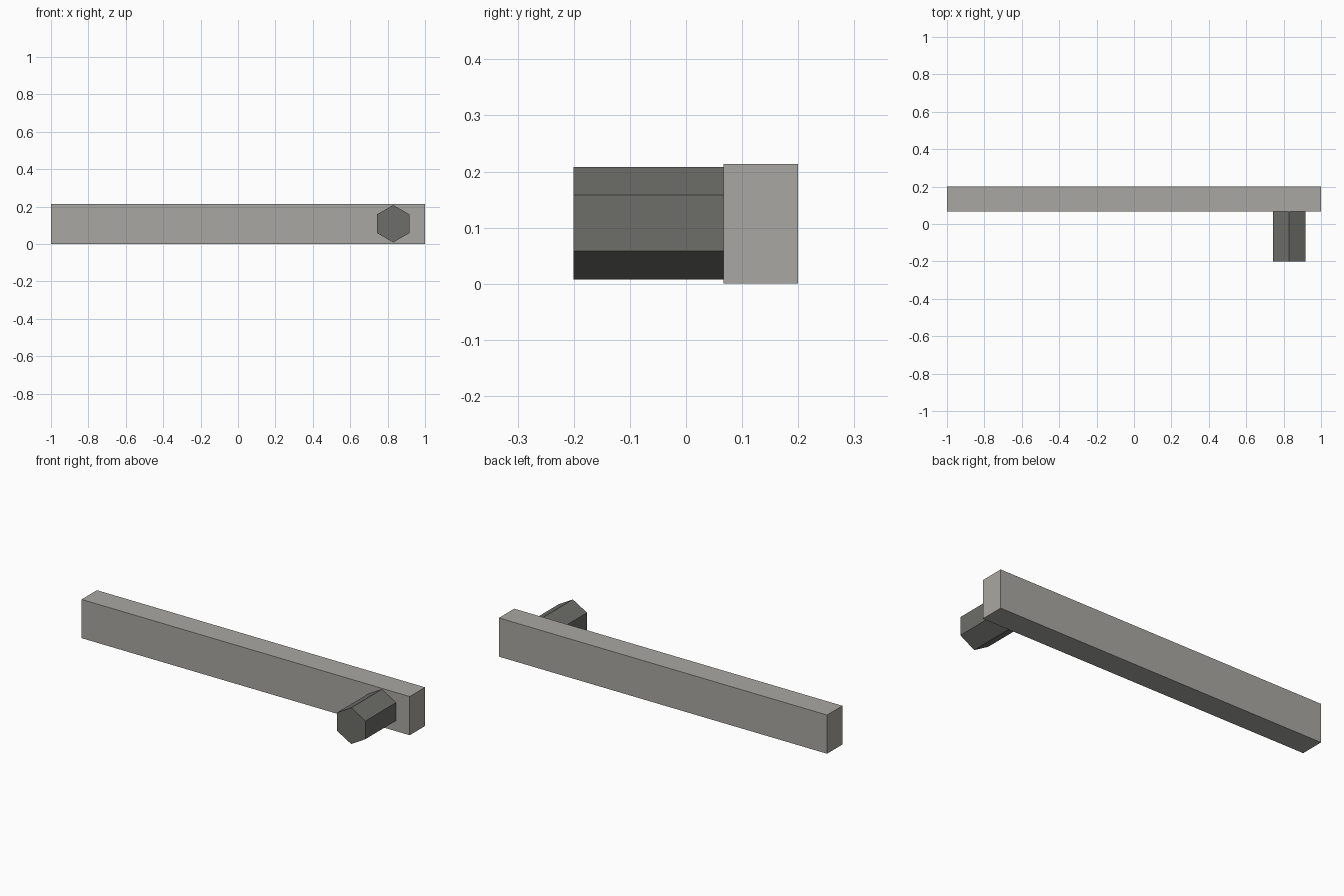
import bpy, math

if "Cube" in bpy.data.objects:
    bpy.data.objects.remove(bpy.data.objects["Cube"])


def material(name, rgb):
    m = bpy.data.materials.new(name)
    m.diffuse_color = (*rgb, 1)
    m.use_nodes = True
    m.node_tree.nodes["Principled BSDF"].inputs["Base Color"].default_value = m.diffuse_color
    return m


light_grey = material("light warm grey", (0.40, 0.39, 0.36))
dark_grey = material("dark grey", (0.155, 0.155, 0.143))

# Long rectangular bar at the back
bpy.ops.mesh.primitive_cube_add(size=1, location=(0, 0.1333, 0.1067))
bar = bpy.context.object
bar.name = "bar"
bar.scale = (2.0, 0.1333, 0.2133)
bar.data.materials.append(light_grey)

# Hexagonal peg standing out of the front, one corner pointing up
bpy.ops.mesh.primitive_cylinder_add(
    vertices=6, radius=0.1, depth=0.2667,
    location=(0.83, -0.0667, 0.108), rotation=(math.pi / 2, 0, 0))
peg = bpy.context.object
peg.name = "hex_peg"
peg.data.materials.append(dark_grey)
